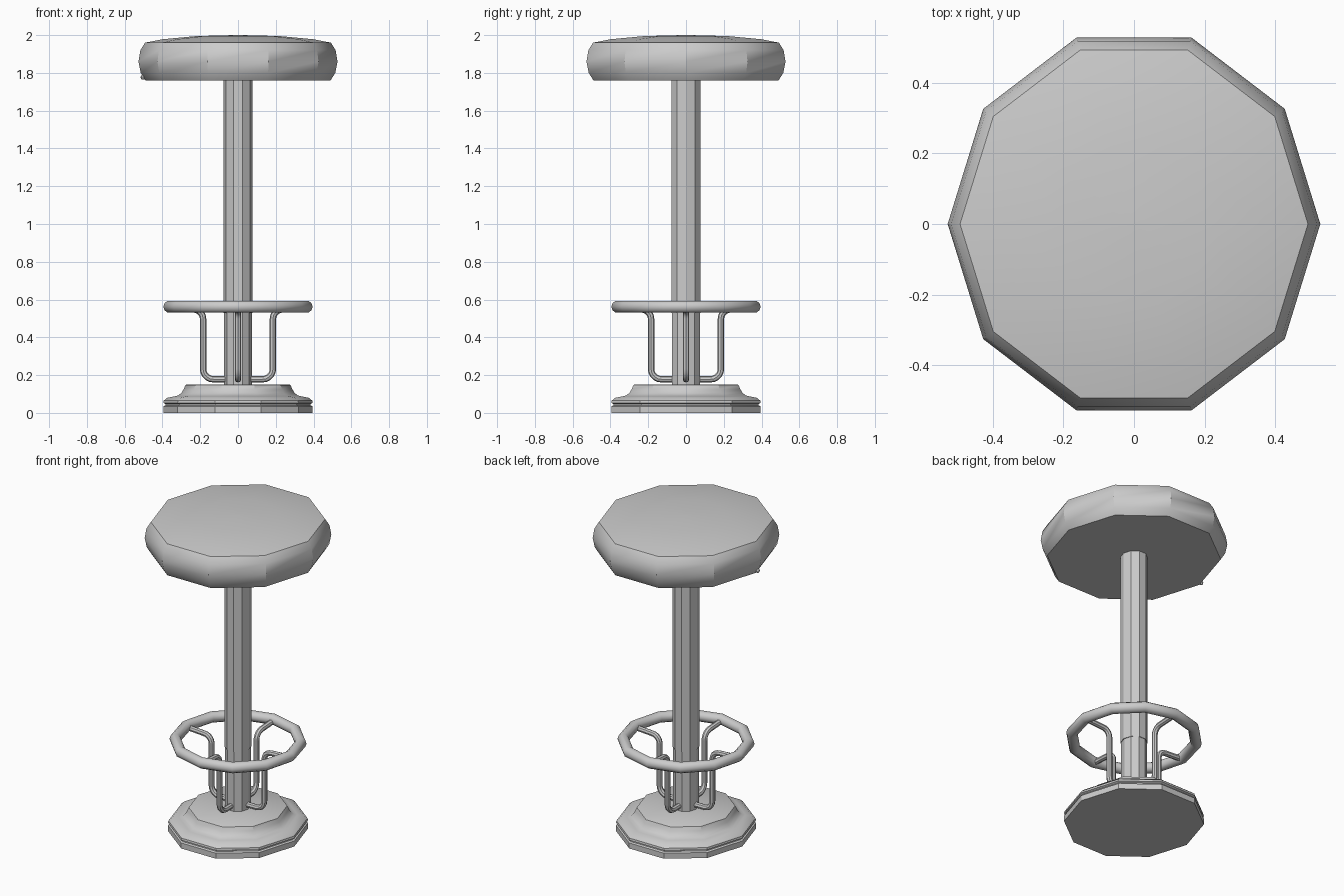
import bpy, bmesh, math

if "Cube" in bpy.data.objects:
    bpy.data.objects.remove(bpy.data.objects["Cube"])

SIDES = 10
Y_STRETCH = 1.0 / math.sin(math.radians(72))   # decagon as deep as it is wide


def finish(name, bm):
    bmesh.ops.remove_doubles(bm, verts=bm.verts, dist=1e-5)
    bmesh.ops.recalc_face_normals(bm, faces=bm.faces)
    me = bpy.data.meshes.new(name)
    bm.to_mesh(me)
    bm.free()
    ob = bpy.data.objects.new(name, me)
    bpy.context.collection.objects.link(ob)
    bpy.ops.object.select_all(action='DESELECT')
    ob.select_set(True)
    bpy.context.view_layer.objects.active = ob
    bpy.ops.object.shade_smooth_by_angle(angle=math.radians(32))
    return ob


def lathe(name, profile):
    """Ten-sided turned part from (radius, z) points, capped at both ends."""
    bm = bmesh.new()
    rings = []
    for r, z in profile:
        rings.append([bm.verts.new((r * math.cos(a), r * math.sin(a) * Y_STRETCH, z))
                      for a in (math.tau * i / SIDES for i in range(SIDES))])
    for lo, hi in zip(rings, rings[1:]):
        for i in range(SIDES):
            j = (i + 1) % SIDES
            bm.faces.new((lo[i], lo[j], hi[j], hi[i]))
    bm.faces.new(rings[0][::-1])
    bm.faces.new(rings[-1])
    return finish(name, bm)


def rod(name, path, radius, angle, sides=8):
    """Tube along an (r, z) path lying in a vertical plane, turned by angle."""
    bm = bmesh.new()
    ca, sa = math.cos(angle), math.sin(angle)
    rings = []
    for k, (r, z) in enumerate(path):
        a, b = path[max(k - 1, 0)], path[min(k + 1, len(path) - 1)]
        t = math.atan2(b[1] - a[1], b[0] - a[0])
        ring = []
        for i in range(sides):
            p = math.tau * i / sides
            u, v = radius * math.cos(p), radius * math.sin(p)
            rr, zz = r - math.sin(t) * u, z + math.cos(t) * u
            ring.append(bm.verts.new((rr * ca - v * sa, rr * sa + v * ca, zz)))
        rings.append(ring)
    for lo, hi in zip(rings, rings[1:]):
        for i in range(sides):
            j = (i + 1) % sides
            bm.faces.new((lo[i], lo[j], hi[j], hi[i]))
    bm.faces.new(rings[0])
    bm.faces.new(rings[-1])
    return finish(name, bm)


# Padded seat with bulging rim and slightly domed top
lathe("seat", [(0.49, 1.76), (0.515, 1.80), (0.527, 1.86), (0.517, 1.92), (0.492, 1.96),
               (0.40, 1.978), (0.22, 1.995), (0.02, 2.0)])

# Stepped pedestal base
lathe("base", [(0.395, 0.0), (0.395, 0.035), (0.383, 0.04), (0.383, 0.046), (0.395, 0.052),
               (0.393, 0.065), (0.375, 0.08), (0.335, 0.088), (0.318, 0.092),
               (0.30, 0.105), (0.288, 0.125), (0.278, 0.147), (0.272, 0.15)])

# Column: slimmer lower sleeve and upper tube
lathe("lower_column", [(0.073, 0.14), (0.073, 0.54)])
lathe("upper_column", [(0.077, 0.53), (0.077, 1.77)])

# Foot ring
bpy.ops.mesh.primitive_torus_add(major_segments=12, minor_segments=10,
                                 major_radius=0.362, minor_radius=0.033,
                                 location=(0, 0, 0.562))
ring = bpy.context.object
ring.name = "foot_ring"
bpy.ops.object.shade_smooth_by_angle(angle=math.radians(40))


# Four bent rods carrying the foot ring
def bend(cx, cz, rad, start, end, n=5):
    return [(cx + rad * math.cos(math.radians(start + (end - start) * i / n)),
             cz + rad * math.sin(math.radians(start + (end - start) * i / n)))
            for i in range(n + 1)]


path = ([(0.05, 0.178)] + bend(0.13, 0.233, 0.055, -90, 0)
        + bend(0.235, 0.498, 0.05, 180, 90) + [(0.35, 0.555)])
for k in range(4):
    rod(f"ring_support_{k + 1}", path, 0.017, k * math.pi / 2)

# Small stud under the left rim of the seat
bpy.ops.mesh.primitive_uv_sphere_add(segments=8, ring_count=6, radius=0.013,
                                     location=(-0.503, 0, 1.777))
bpy.context.object.name = "seat_stud"
